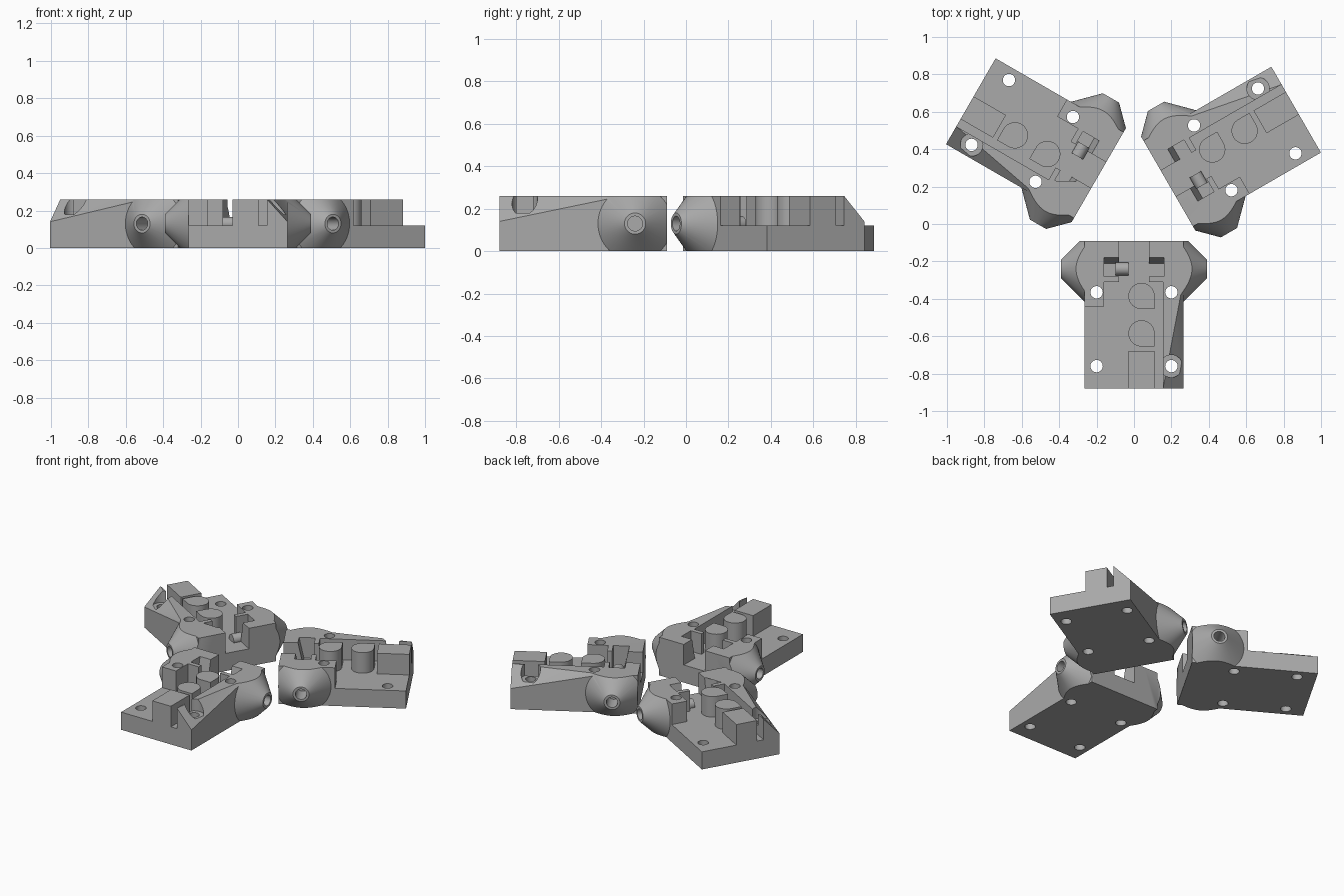
import bpy, bmesh, math
from mathutils import Matrix, Vector

if "Cube" in bpy.data.objects:
    bpy.data.objects.remove(bpy.data.objects["Cube"], do_unlink=True)

grey = bpy.data.materials.new("plain grey")
grey.use_nodes = True
COLOUR = (0.4, 0.4, 0.4, 1)
grey.diffuse_color = COLOUR
grey.node_tree.nodes["Principled BSDF"].inputs["Base Color"].default_value = COLOUR

TOP, FLOOR = 0.26, 0.12
INNER, OUTER = -0.09, -0.88
SIDE = 0.265


def make(name, bm):
    bmesh.ops.recalc_face_normals(bm, faces=bm.faces)
    mesh = bpy.data.meshes.new(name)
    bm.to_mesh(mesh)
    bm.free()
    mesh.materials.append(grey)
    ob = bpy.data.objects.new(name, mesh)
    bpy.context.collection.objects.link(ob)
    return ob


def box(name, x0, x1, y0, y1, z0, z1):
    bm = bmesh.new()
    size = Matrix.Diagonal((x1 - x0, y1 - y0, z1 - z0, 1))
    mid = Matrix.Translation(((x0 + x1) / 2, (y0 + y1) / 2, (z0 + z1) / 2))
    bmesh.ops.create_cube(bm, size=1, matrix=mid @ size)
    return make(name, bm)


def cone(name, start, end, r0, r1, sides=48):
    a, b = Vector(start), Vector(end)
    turn = (b - a).to_track_quat('Z', 'Y').to_matrix().to_4x4()
    bm = bmesh.new()
    bmesh.ops.create_cone(bm, cap_ends=True, segments=sides, radius1=r0, radius2=r1,
                          depth=(b - a).length, matrix=Matrix.Translation((a + b) / 2) @ turn)
    return make(name, bm)


def hull(name, points):
    bm = bmesh.new()
    for p in points:
        bm.verts.new(p)
    bmesh.ops.convex_hull(bm, input=bm.verts)
    return make(name, bm)


def combine(target, other, operation):
    """Apply a boolean and drop the helper object."""
    mod = target.modifiers.new("bool", 'BOOLEAN')
    mod.operation, mod.object, mod.solver = operation, other, 'EXACT'
    graph = bpy.context.evaluated_depsgraph_get()
    graph.update()
    mesh = bpy.data.meshes.new_from_object(target.evaluated_get(graph))
    target.modifiers.clear()
    target.data = mesh
    bpy.data.objects.remove(other, do_unlink=True)


def cut(target, other):
    combine(target, other, 'DIFFERENCE')


def join(target, other):
    combine(target, other, 'UNION')


carriage = box("carriage_1", -SIDE, SIDE, OUTER, INNER, 0, TOP)

# Sloping top of the side ridge
plane = [Vector((SIDE, OUTER, 0.14)), Vector((0.155, OUTER, TOP)), Vector((SIDE, -0.3, TOP))]
a, b, c = plane
along, across = (c - a) * 1.5, (b - a) * 1.5
base = a - along * 0.2 - across * 0.3
corners = [base, base + along * 1.4, base + across * 1.5, base + along * 1.4 + across * 1.5]
lift = across.cross(along).normalized()
lift = lift if lift.z > 0 else -lift
cut(carriage, hull("slope_cutter", corners + [p + lift * 0.5 for p in corners]))

# Lower deck and the notch at the inner end
cut(carriage, box("deck_cutter", -0.5, -0.16, -1, -0.44, FLOOR, 0.5))
cut(carriage, box("channel_cutter", -0.17, 0.155, -1, -0.31, FLOOR, 0.5))
cut(carriage, box("notch_cutter", -0.08, 0.08, -0.33, 0, FLOOR, 0.5))

# Pockets with a steep inner face beside the notch
for s in (-1, 1):
    cut(carriage, hull("pocket_cutter", [(s * x, y, z) for x in (0.07, 0.16)
        for y, z in ((-0.18, TOP), (-0.171, 0.3), (-0.21, FLOOR), (-0.28, FLOOR), (-0.28, 0.3))]))

# Conical joint pads on both sides
for s in (-1, 1):
    pad = cone("pad", (s * 0.39, -0.24, 0.13), (s * 0.11, -0.24, 0.13), 0.05, 0.33, 64)
    x0, x1 = sorted((s * 0.16, s * 0.5))
    combine(pad, box("pad_limit", x0, x1, -0.44, INNER, 0, TOP), 'INTERSECT')
    join(carriage, pad)
    cut(carriage, cone("joint_hole", (s * 0.27, -0.24, 0.13), (s * 0.45, -0.24, 0.13), 0.035, 0.035, 32))

# Clamp block, belt posts and pin on the deck
join(carriage, box("clamp_block", -0.03, 0.11, OUTER, -0.68, 0.1, TOP))
for y in (-0.385, -0.585):
    post = cone("belt_post", (0.04, y, 0.1), (0.04, y, TOP), 0.07, 0.07)
    join(post, box("post_corner", 0.04, 0.11, y - 0.07, y, 0.1, TOP))
    join(carriage, post)
join(carriage, cone("pin", (-0.1, -0.24, 0.13), (-0.03, -0.24, 0.13), 0.035, 0.035, 32))

# Screw holes and one counterbore
cut(carriage, cone("counterbore", (0.2, -0.76, 0.18), (0.2, -0.76, 0.4), 0.06, 0.06))
for x in (-0.2, 0.2):
    for y in (-0.365, -0.76):
        cut(carriage, cone("screw_hole", (x, y, -0.1), (x, y, 0.4), 0.033, 0.033, 32))

# Three carriages turned around the centre
pivot = Matrix.Translation((0, 0.5625, 0))
carriages = [carriage]
for i, (x, y, angle) in enumerate(((0.592, 0.4525, 120), (-0.5975, 0.4975, -120))):
    copy = carriage.copy()
    copy.data = carriage.data.copy()
    copy.name = f"carriage_{i + 2}"
    copy.data.transform(Matrix.Translation((x, y, 0)) @ Matrix.Rotation(math.radians(angle), 4, 'Z') @ pivot)
    bpy.context.collection.objects.link(copy)
    carriages.append(copy)

bpy.ops.object.select_all(action='DESELECT')
for ob in carriages:
    ob.select_set(True)
bpy.context.view_layer.objects.active = carriage
bpy.ops.object.shade_smooth_by_angle(angle=math.radians(30))
